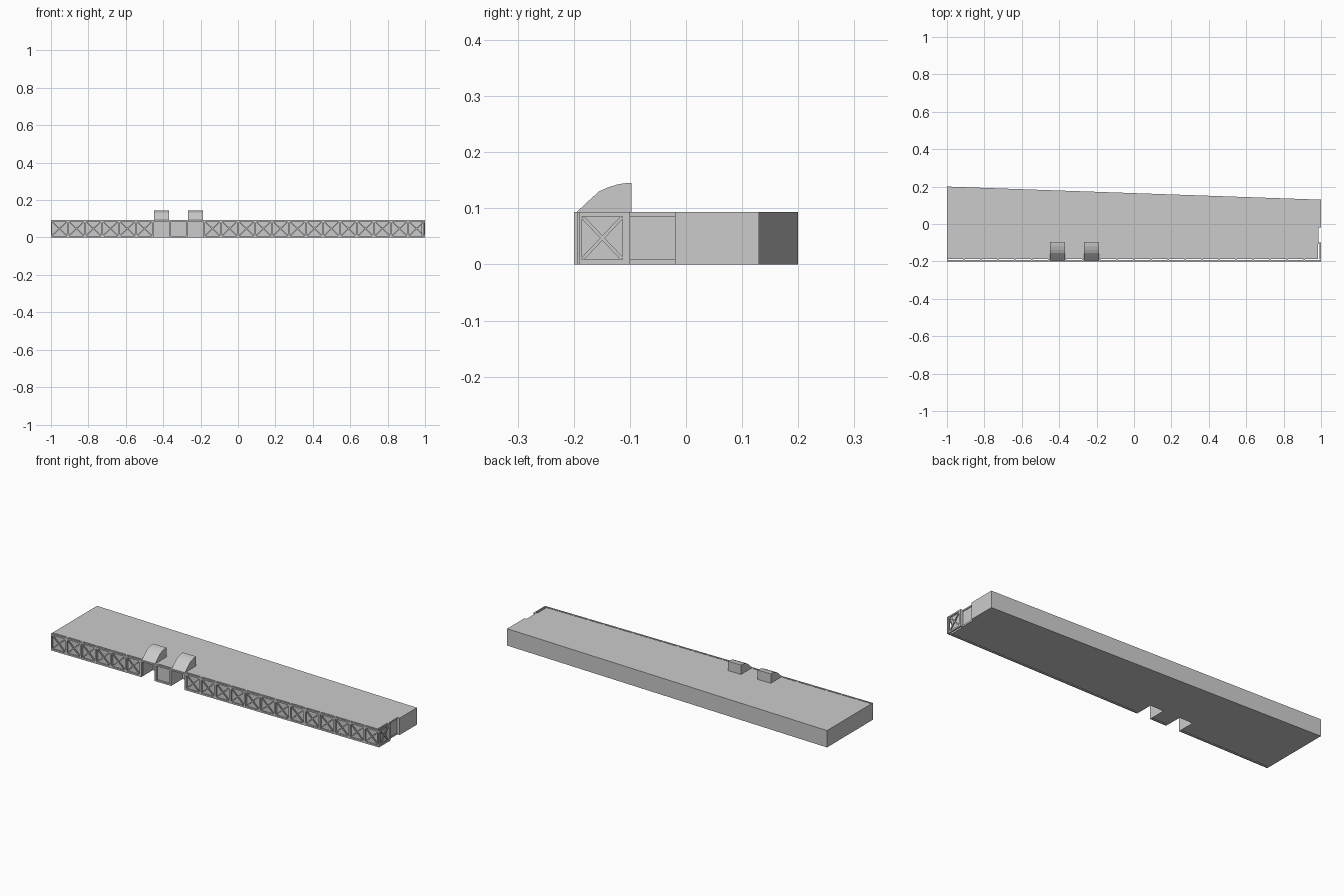
import bpy, bmesh, math
from mathutils import Matrix, Vector

if "Cube" in bpy.data.objects:
    bpy.data.objects.remove(bpy.data.objects["Cube"])

H = 0.093            # wall height
N = 22               # bays along the front
P = 2 / N            # bay pitch
T = 0.007            # bar depth
DOORS = (6, 8)       # open bays with curved hoods


def finish(name, bm):
    bmesh.ops.recalc_face_normals(bm, faces=bm.faces)
    mesh = bpy.data.meshes.new(name)
    bm.to_mesh(mesh)
    bm.free()
    obj = bpy.data.objects.new(name, mesh)
    bpy.context.collection.objects.link(obj)
    return obj


def box(bm, lo, hi):
    lo, hi = Vector(lo), Vector(hi)
    m = Matrix.Translation((lo + hi) / 2) @ Matrix.Diagonal((*(hi - lo), 1))
    bmesh.ops.create_cube(bm, size=1, matrix=m)


def brace(bm, a, b, y, width=0.006):
    """Diagonal bar from a to b, both (x, z), on the front plane."""
    dx, dz = b[0] - a[0], b[1] - a[1]
    m = (Matrix.Translation(((a[0] + b[0]) / 2, y, (a[1] + b[1]) / 2))
         @ Matrix.Rotation(-math.atan2(dz, dx), 4, 'Y')
         @ Matrix.Diagonal((math.hypot(dx, dz), T * 0.7, width, 1)))
    bmesh.ops.create_cube(bm, size=1, matrix=m)


def panel(bm, x0, x1, crossed=True, sill=True):
    """Framed panel with crossed braces, front face at y = -0.2."""
    y0, y1 = -0.2, -0.2 + T
    box(bm, (x0, y0, H - 0.008), (x1, y1, H))
    if sill:
        box(bm, (x0, y0, 0), (x1, y1, 0.009))
    for s in (x0, x1 - 0.005):
        box(bm, (s, y0, 0), (s + 0.005, y1, H))
    if crossed:
        l, r, b, t = x0 + 0.006, x1 - 0.006, 0.01, H - 0.009
        brace(bm, (l, b), (r, t), (y0 + y1) / 2)
        brace(bm, (l, t), (r, b), (y0 + y1) / 2)


# Main hall: tapered footprint with two door recesses and an end notch
fy = -0.187
outline = [(-1, fy)]
for i in DOORS:
    a, b = -1 + i * P + 0.005, -1 + (i + 1) * P - 0.005
    outline += [(a, fy), (a, -0.1), (b, -0.1), (b, fy)]
outline += [(0.983, fy), (0.983, -0.02), (1, -0.02), (1, 0.13), (-1, 0.2)]
bm = bmesh.new()
face = bm.faces.new([bm.verts.new((x, y, 0)) for x, y in outline])
ext = bmesh.ops.extrude_face_region(bm, geom=[face])
bmesh.ops.translate(bm, vec=(0, 0, H),
                    verts=[v for v in ext['geom'] if isinstance(v, bmesh.types.BMVert)])
finish("hall", bm)

# Front lattice
bm = bmesh.new()
for i in range(N):
    panel(bm, -1 + i * P, -1 + (i + 1) * P, not 6 <= i <= 8, i not in DOORS)
for i in range(N):     # ties back to the hall at each post
    x = -1 + i * P
    box(bm, (max(x - 0.004, -1), -0.2 + T, 0), (x + 0.004, fy, H))
finish("front_lattice", bm)

# End lattice: same panel turned onto the right end
bm = bmesh.new()
panel(bm, -0.19, -0.108)
bmesh.ops.transform(bm, verts=bm.verts,
                    matrix=Matrix.Translation((0.8, 0, 0)) @ Matrix.Rotation(math.pi / 2, 4, 'Z'))
box(bm, (0.983, -0.108, 0), (1, -0.1, H))
# rails in the end recess
box(bm, (0.983, -0.1, 0), (0.987, -0.02, 0.009))
box(bm, (0.983, -0.1, H - 0.008), (0.987, -0.02, H))
finish("end_lattice", bm)

# Curved hoods over the two door recesses, open underneath
profile = [(-0.195, H), (-0.175, 0.112), (-0.155, 0.13), (-0.14, 0.137),
           (-0.12, 0.143), (-0.105, 0.145), (-0.097, 0.145), (-0.097, H)]
for n, i in enumerate(DOORS):
    bm = bmesh.new()
    sides = [[bm.verts.new((x, y, z)) for y, z in profile]
             for x in (-1 + i * P + 0.005, -1 + (i + 1) * P - 0.005)]
    for s in sides:
        bm.faces.new(s)
    for k in range(len(profile) - 1):
        bm.faces.new((sides[0][k], sides[0][k + 1], sides[1][k + 1], sides[1][k]))
    finish(f"door_hood_{n + 1}", bm)
